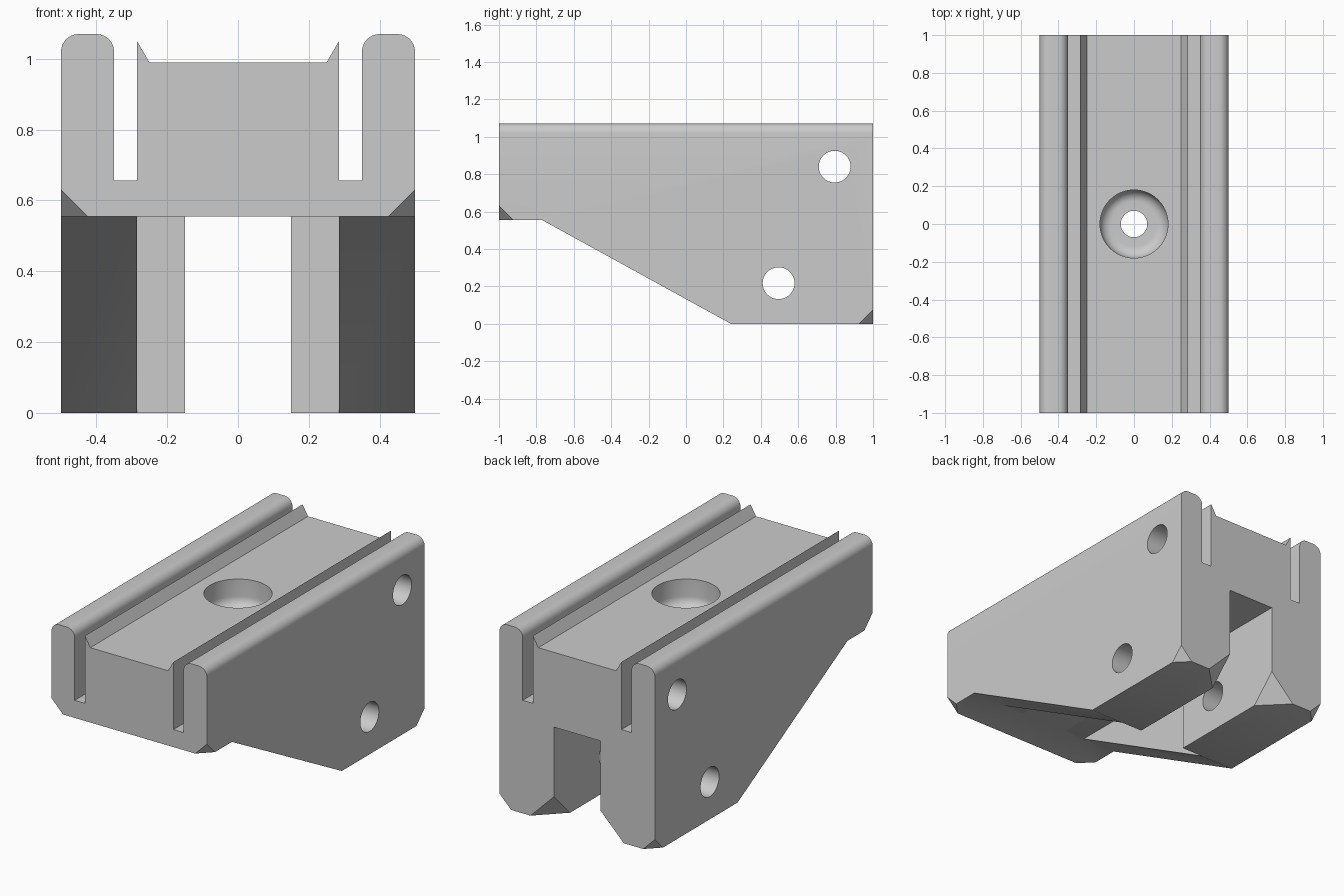
import bpy
import bmesh
import math
from mathutils import Vector, Matrix

cube = bpy.data.objects.get("Cube")
if cube:
    bpy.data.objects.remove(cube, do_unlink=True)

grey = bpy.data.materials.new("plain grey")
grey.use_nodes = True
grey.diffuse_color = (0.6, 0.6, 0.6, 1)
grey.node_tree.nodes["Principled BSDF"].inputs["Base Color"].default_value = (0.6, 0.6, 0.6, 1)

UNDERSIDE = 0.555   # height of the step and the channel roof
LEG_FRONT = 0.24    # where the sloped cheeks reach the ground


def finish(name, bm):
    bmesh.ops.recalc_face_normals(bm, faces=bm.faces)
    mesh = bpy.data.meshes.new(name)
    bm.to_mesh(mesh)
    bm.free()
    mesh.materials.append(grey)
    obj = bpy.data.objects.new(name, mesh)
    bpy.context.collection.objects.link(obj)
    return obj


def prism(name, points, direction):
    """Extrude a closed outline along a vector."""
    bm = bmesh.new()
    face = bm.faces.new([bm.verts.new(p) for p in points])
    new = bmesh.ops.extrude_face_region(bm, geom=[face])["geom"]
    bmesh.ops.translate(bm, vec=direction, verts=[v for v in new if isinstance(v, bmesh.types.BMVert)])
    return finish(name, bm)


def block(name, x, y, z):
    return prism(name, [(x[0], y[0], z[0]), (x[1], y[0], z[0]),
                        (x[1], y[1], z[0]), (x[0], y[1], z[0])], (0, 0, z[1] - z[0]))


def drill(name, centre, radius, depth, axis):
    bm = bmesh.new()
    turn = Matrix.Rotation(math.pi / 2, 4, 'Y') if axis == 'X' else Matrix()
    bmesh.ops.create_cone(bm, cap_ends=True, segments=48, radius1=radius, radius2=radius,
                          depth=depth, matrix=Matrix.Translation(centre) @ turn)
    return finish(name, bm)


def lathe(name, points):
    """Spin a (radius, height) outline about the z axis."""
    bm = bmesh.new()
    verts = [bm.verts.new((r, 0, z)) for r, z in points]
    edges = [bm.edges.new(pair) for pair in zip(verts, verts[1:])]
    bmesh.ops.spin(bm, geom=verts + edges, cent=(0, 0, 0), axis=(0, 0, 1),
                   angle=math.tau, steps=64)
    bmesh.ops.remove_doubles(bm, verts=bm.verts, dist=0.0001)
    return finish(name, bm)


def corner_cutter(name, corner, inward, size):
    """Tetrahedron that clips a corner at equal distances along three axes."""
    margin = 0.05
    side = Vector(inward)
    apex = Vector(corner) - side * margin
    bm = bmesh.new()
    verts = [bm.verts.new(apex)]
    for i in range(3):
        p = apex.copy()
        p[i] += side[i] * (size + 3 * margin)
        verts.append(bm.verts.new(p))
    for skip in range(4):
        bm.faces.new([v for i, v in enumerate(verts) if i != skip])
    return finish(name, bm)


def arc(cx, cz, r, start, end, steps=8):
    angles = [math.radians(start + (end - start) * i / steps) for i in range(steps + 1)]
    return [(cx + r * math.cos(a), cz + r * math.sin(a)) for a in angles]


# Body: half of the cross-section, mirrored, then extruded front to back
half = [(0.15, UNDERSIDE), (0.15, 0), (0.5, 0)]
half += arc(0.45, 1.02, 0.05, 0, 90) + arc(0.4, 1.02, 0.05, 90, 180)
half += [(0.35, 0.657), (0.285, 0.657), (0.285, 1.05), (0.25, 0.99)]
outline = half + [(-x, z) for x, z in reversed(half)]
body = prism("slotted_body", [(x, -1, z) for x, z in outline], (0, 2, 0))

# Sloped underside of the cheeks, and the pocket in front of the inner legs
run = (LEG_FRONT + 0.77) / UNDERSIDE
slope = [(-1.2, -0.1), (-1.2, UNDERSIDE), (-0.77, UNDERSIDE), (LEG_FRONT + 0.1 * run, -0.1)]
cutters = [
    prism("slope_cutter", [(-0.6, y, z) for y, z in slope], (1.2, 0, 0)),
    block("pocket_cutter", (-0.285, 0.285), (-1.2, LEG_FRONT), (-0.1, UNDERSIDE)),
]

# Cross holes, and the screw hole with its round-bottomed recess
cutters += [
    drill("upper_pin_cutter", (0, 0.795, 0.84), 0.085, 1.4, 'X'),
    drill("lower_pin_cutter", (0, 0.495, 0.217), 0.085, 1.4, 'X'),
    lathe("recess_cutter", [(0, 1.2), (0.18, 1.2)] + arc(0.12, 0.89, 0.06, 0, -90) + [(0, 0.83)]),
    drill("screw_cutter", (0, 0, 0.7), 0.07, 0.6, 'Z'),
]

# Clipped corners on both sides
for s in (-1, 1):
    cutters += [
        corner_cutter("front_corner_cutter", (0.5 * s, -1, UNDERSIDE), (-s, 1, 1), 0.075),
        corner_cutter("rear_outer_cutter", (0.5 * s, 1, 0), (-s, -1, 1), 0.075),
        corner_cutter("rear_inner_cutter", (0.15 * s, 1, 0), (s, -1, 1), 0.15),
    ]

bpy.ops.object.select_all(action='DESELECT')
bpy.context.view_layer.objects.active = body
body.select_set(True)
for cutter in cutters:
    cutter.hide_render = True
    mod = body.modifiers.new(cutter.name, 'BOOLEAN')
    mod.operation = 'DIFFERENCE'
    mod.solver = 'EXACT'
    mod.object = cutter
    bpy.ops.object.modifier_apply(modifier=mod.name)
    bpy.data.objects.remove(cutter, do_unlink=True)

bpy.ops.object.shade_smooth_by_angle(angle=math.radians(30))
